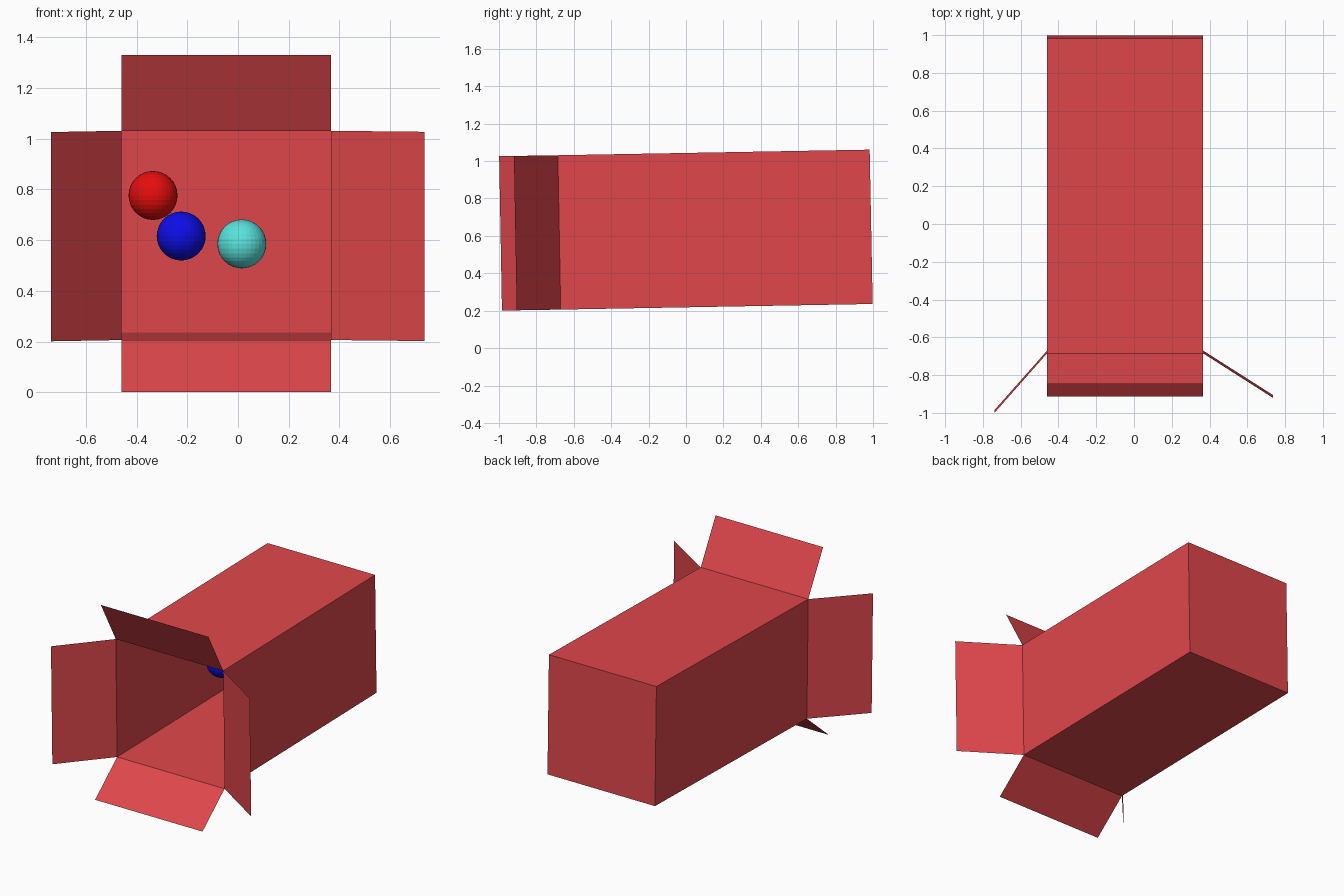
import bpy, bmesh
from mathutils import Vector

if "Cube" in bpy.data.objects:
    bpy.data.objects.remove(bpy.data.objects["Cube"])

def material(name, rgb):
    m = bpy.data.materials.new(name)
    m.diffuse_color = (*rgb, 1)
    m.use_nodes = True
    m.node_tree.nodes["Principled BSDF"].inputs["Base Color"].default_value = m.diffuse_color
    return m

card = material("card red", (0.74, 0.062, 0.071))
red = material("ball red", (0.8, 0.004, 0.004))
blue = material("ball blue", (0.004, 0.004, 0.8))
aqua = material("ball turquoise", (0.1, 0.76, 0.72))

def finish(name, bm, mat):
    me = bpy.data.meshes.new(name)
    bm.to_mesh(me)
    bm.free()
    me.materials.append(mat)
    ob = bpy.data.objects.new(name, me)
    bpy.context.collection.objects.link(ob)
    return ob

# Slightly tipped box, side profile as (y, z)
XL, XR = -0.46, 0.366
FB, FT = (-0.67, 0.206), (-0.685, 1.031)
BT, BB = (0.982, 1.061), (0.998, 0.236)

# Open-fronted carton: thin single sheets
bm = bmesh.new()
left = [bm.verts.new((XL, *p)) for p in (FB, FT, BT, BB)]
right = [bm.verts.new((XR, *p)) for p in (FB, FT, BT, BB)]
bm.faces.new(left)
bm.faces.new(right[::-1])
for i, j in ((1, 2), (2, 3), (3, 0)):      # top, back, bottom
    bm.faces.new((left[j], left[i], right[i], right[j]))
bmesh.ops.recalc_face_normals(bm, faces=bm.faces)
finish("carton_body", bm, card)

# Flaps: each swings out from one front edge by an offset
def flap(name, a, b, offset):
    a, b, o = Vector(a), Vector(b), Vector(offset)
    bm = bmesh.new()
    bm.faces.new([bm.verts.new(v) for v in (a, b, b + o, a + o)])
    finish(name, bm, card)

flap("top_flap", (XL, *FT), (XR, *FT), (0, -0.163, 0.299))
flap("bottom_flap", (XR, *FB), (XL, *FB), (0, -0.242, -0.205))
flap("left_flap", (XL, *FB), (XL, *FT), (-0.278, -0.314, -0.005))
flap("right_flap", (XR, *FT), (XR, *FB), (0.369, -0.235, -0.004))

# Balls floating inside the carton
for name, x, y, z, mat in (("red_ball", -0.335, 0.14, 0.776, red),
                           ("blue_ball", -0.224, 0.14, 0.616, blue),
                           ("turquoise_ball", 0.015, 0.14, 0.585, aqua)):
    bm = bmesh.new()
    bmesh.ops.create_uvsphere(bm, u_segments=32, v_segments=16, radius=0.0965)
    finish(name, bm, mat).location = (x, y, z)
